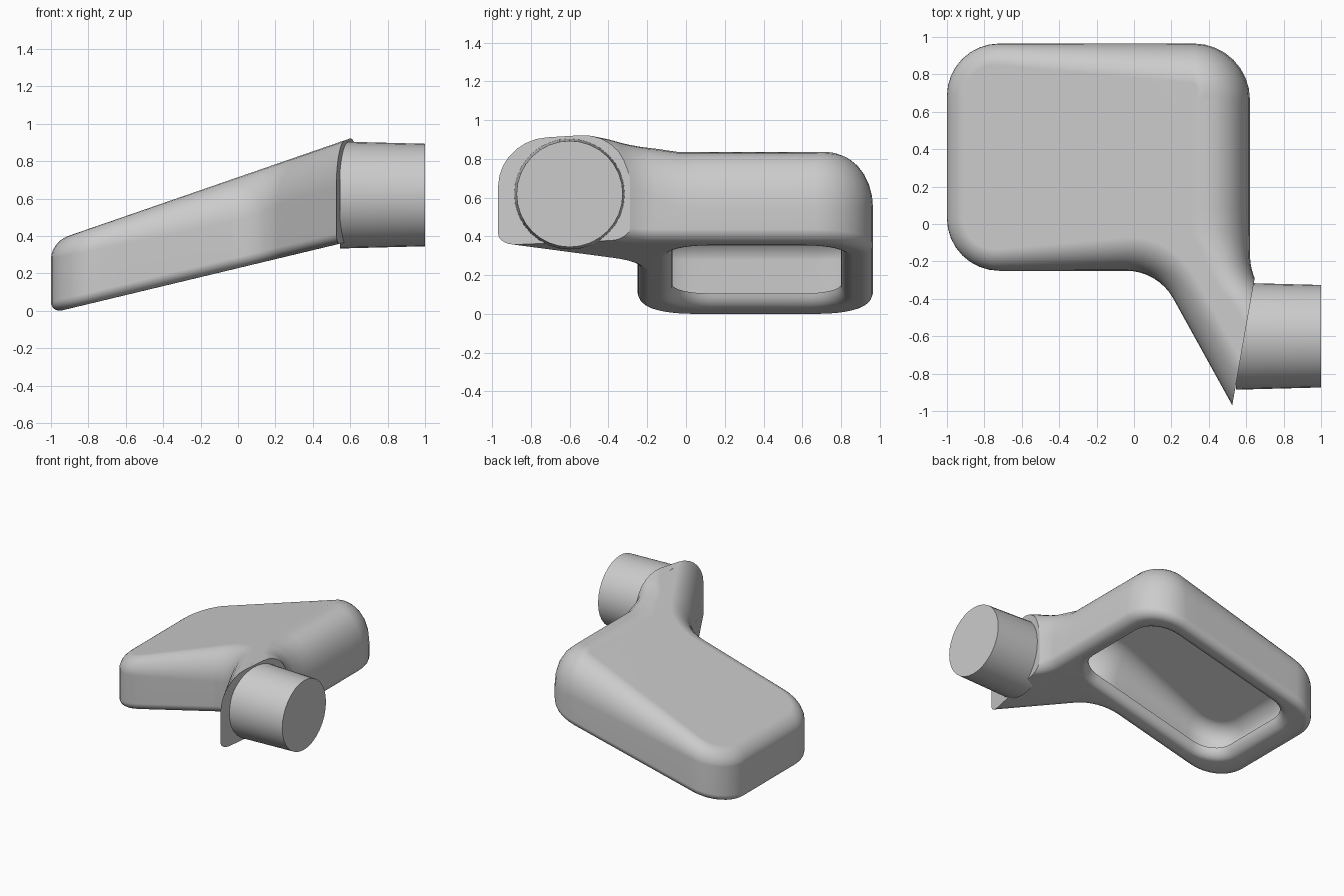
import bpy, bmesh
from math import sin, cos, tan, pi
from mathutils import Vector, Matrix

cube = bpy.data.objects.get("Cube")
if cube:
    bpy.data.objects.remove(cube)

grey = bpy.data.materials.new("plain_grey")
grey.use_nodes = True
tone = (0.6, 0.6, 0.6, 1)
grey.diffuse_color = tone
grey.node_tree.nodes["Principled BSDF"].inputs["Base Color"].default_value = tone


def clamp(v):
    return max(0.0, min(1.0, v))


def top(x):
    return 0.714 + 0.346 * x


def bottom(x):
    return 0.228 + 0.24 * x


def outline(corners, steps=8, spacing=0.12):
    """Rounded counter-clockwise outline as (point, outward normal) pairs.
    Each corner is (x, y, tangent length); 0 leaves it sharp."""
    pts = [Vector(c[:2]) for c in corners]
    out = []
    for i, (x, y, cut) in enumerate(corners):
        p = pts[i]
        d_in = (p - pts[i - 1]).normalized()
        d_out = (pts[(i + 1) % len(pts)] - p).normalized()
        n_in, n_out = Vector((d_in.y, -d_in.x)), Vector((d_out.y, -d_out.x))
        if cut == 0:
            first = corners[i - 1][2] > 0
            out.append((p, n_in if first else n_out))
            continue
        turn = -n_in.angle_signed(n_out)
        r = cut / tan(turn / 2)
        centre = p - d_in * cut - n_in * r
        for k in range(steps + 1):
            n = Matrix.Rotation(turn * k / steps, 2) @ n_in
            out.append((centre + n * r, n))
    # subdivide the straight runs
    dense = []
    for (p, n), (q, m) in zip(out, out[1:] + out[:1]):
        dense.append((p, n))
        count = int((q - p).length / spacing) if n.dot(m) > 0.999 else 0
        dense += [(p.lerp(q, k / (count + 1)), n) for k in range(1, count + 1)]
    return dense


def add_ring(bm, points):
    return [bm.verts.new(p) for p in points]


def loft(bm, rings):
    for a, b in zip(rings, rings[1:]):
        for i in range(len(a)):
            j = (i + 1) % len(a)
            bm.faces.new((a[i], a[j], b[j], b[i]))


def ring_edges(bm, ring):
    return [bm.edges.get((a, b)) for a, b in zip(ring, ring[1:] + ring[:1])]


def finish(bm, name):
    bmesh.ops.recalc_face_normals(bm, faces=bm.faces[:])
    mesh = bpy.data.meshes.new(name)
    bm.to_mesh(mesh)
    bm.free()
    mesh.materials.append(grey)
    obj = bpy.data.objects.new(name, mesh)
    bpy.context.collection.objects.link(obj)
    bpy.ops.object.select_all(action="DESELECT")
    obj.select_set(True)
    bpy.context.view_layer.objects.active = obj
    bpy.ops.object.shade_smooth_by_angle(angle=0.6)
    mod = obj.modifiers.new("even_normals", "WEIGHTED_NORMAL")
    mod.keep_sharp = True


def top_radius(p, n):
    """Top rounding grows to the right and narrows along the neck."""
    r = 0.09 + 0.15 * clamp((p.x + 1) / 1.62) + 0.07 * max(n.x, 0)
    return r + (0.16 - r) * clamp((-p.y - 0.04) / 0.3) * clamp(p.x / 0.2)


# Housing: hollow sloped rounded shell with an angled neck
bm = bmesh.new()
shape = outline([(-1, -0.25, 0.28), (0.128, -0.25, 0.17), (0.664, -1.22, 0),
                 (1.08, -1.085, 0), (0.62, -0.25, 0.09), (0.62, 0.965, 0.3),
                 (-1, 0.965, 0.28)])
rings = []
SEG, LIP = 7, 0.06
for k in range(SEG + 1):
    a = pi / 2 * (1 - k / SEG)
    ring = []
    for p, n in shape:
        q = p - n * LIP * (1 - cos(a))
        ring.append((q.x, q.y, bottom(q.x) + LIP * (1 - sin(a))))
    rings.append(add_ring(bm, ring))
for k in range(SEG + 1):
    a = pi / 2 * k / SEG
    ring = []
    for p, n in shape:
        r = top_radius(p, n)
        q = p - n * r * (1 - cos(a))
        drop = r + 0.08 * clamp((p.x + 1) / 1.62)
        ring.append((q.x, q.y, top(q.x) - drop * (1 - sin(a))))
    rings.append(add_ring(bm, ring))
loft(bm, rings)
bm.faces.new(rings[-1])

# Open underside with a lip curling up into the shell
hole = outline([(-0.86, -0.13, 0.25), (0.53, -0.13, 0.25),
                (0.53, 0.86, 0.25), (-0.86, 0.86, 0.25)])
curl = []
for k in range(6):
    a = pi / 2 * k / 5
    flat = [p - n * 0.06 * sin(a) for p, n in hole]
    curl.append(add_ring(bm, [(q.x, q.y, bottom(q.x) + 0.07 * (1 - cos(a)))
                              for q in flat]))
loft(bm, curl)
bmesh.ops.triangle_fill(bm, use_beauty=True,
                        edges=ring_edges(bm, rings[0]) + ring_edges(bm, curl[0]))

# Flat cut at the end of the neck
cut_point, cut_normal = Vector((0.587, -0.62, 0)), Vector((0.68, -0.12, 0))
cut = bmesh.ops.bisect_plane(bm, geom=bm.verts[:] + bm.edges[:] + bm.faces[:],
                             plane_co=cut_point, plane_no=cut_normal,
                             clear_outer=True)
rim = [e for e in cut["geom_cut"] if isinstance(e, bmesh.types.BMEdge)]
bmesh.ops.edgeloop_fill(bm, edges=rim)
finish(bm, "housing")

# Round pipe set into the neck
bm = bmesh.new()
place = Matrix.Translation((0.7725, -0.6, 0.619)) @ Matrix.Rotation(pi / 2, 4, "Y")
bmesh.ops.create_cone(bm, cap_ends=True, segments=32, radius1=0.286,
                      radius2=0.274, depth=0.455, matrix=place)
finish(bm, "pipe")
